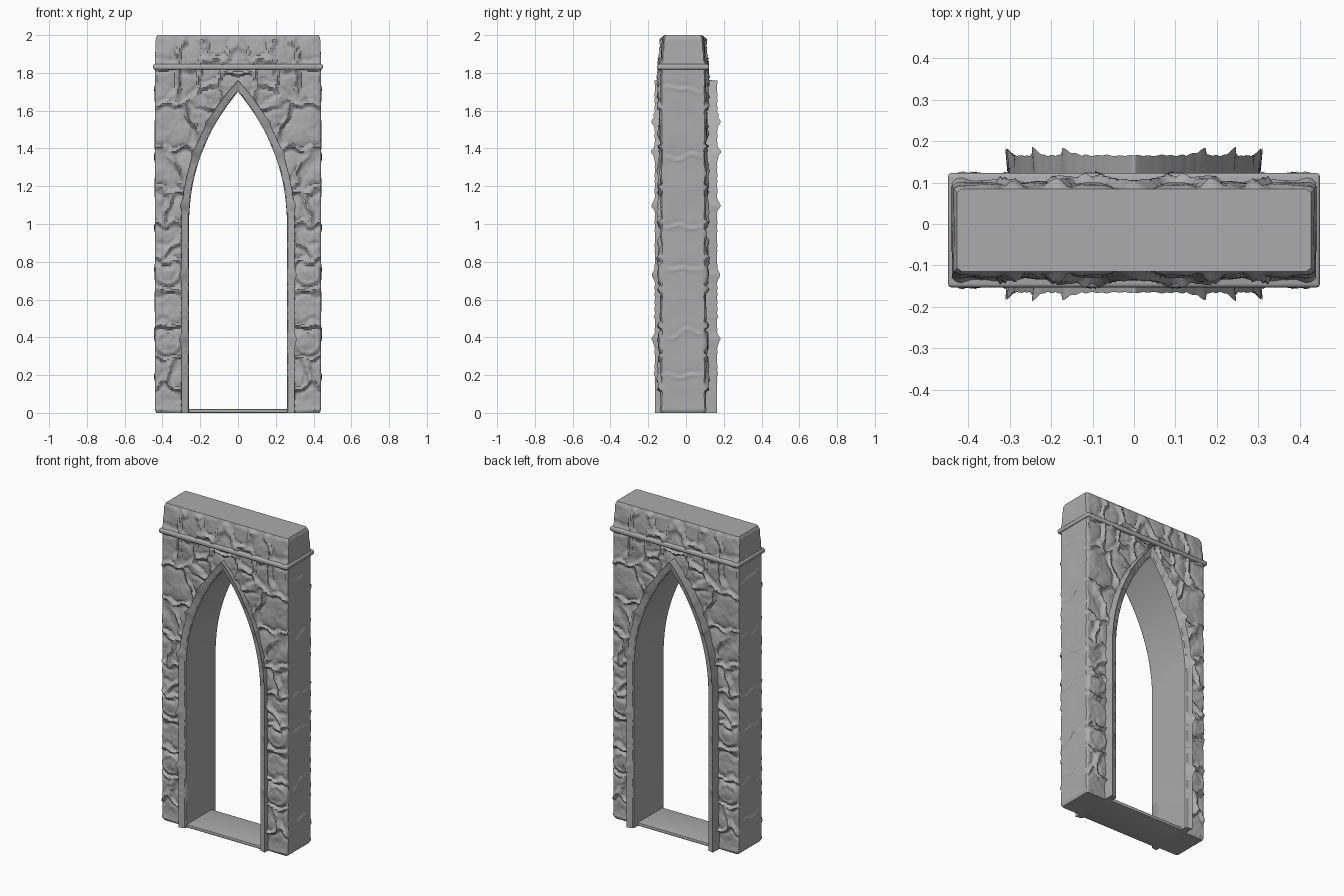
import bpy, bmesh, math
from mathutils import Vector, noise

cube = bpy.data.objects.get("Cube")
if cube:
    bpy.data.objects.remove(cube)

stone = bpy.data.materials.new("grey_stone")
stone.use_nodes = True
GREY = (0.41, 0.41, 0.41, 1)
stone.diffuse_color = GREY
stone.node_tree.nodes["Principled BSDF"].inputs["Base Color"].default_value = GREY

SIDE, HEIGHT, MID_Y = 0.44, 2.0, -0.015
SPRING, HALF_OPEN, ARC_C = 1.0, 0.26, 0.812
RADIUS = ARC_C + HALF_OPEN


def finish(name, bm, mirror=False, angle=35):
    bmesh.ops.recalc_face_normals(bm, faces=bm.faces)
    mesh = bpy.data.meshes.new(name)
    bm.to_mesh(mesh)
    bm.free()
    mesh.materials.append(stone)
    mesh.shade_smooth()
    mesh.set_sharp_from_angle(angle=math.radians(angle))
    obj = bpy.data.objects.new(name, mesh)
    bpy.context.collection.objects.link(obj)
    if mirror:
        mod = obj.modifiers.new("Mirror", "MIRROR")
        mod.merge_threshold = 0.0005
    return obj


def bridge(bm, rows, closed=False):
    n = len(rows[0])
    for a, b in zip(rows, rows[1:]):
        for i in range(n if closed else n - 1):
            j = (i + 1) % n
            bm.faces.new((a[i], a[j], b[j], b[i]))


def rough(x, y, z, scale):
    return noise.noise(Vector((x, y, z)) * scale)


def bell(d, width):
    return math.exp(-(d / width) ** 2)


# Centres of the large stones on one half of a wall face (x, z)
STONES = [Vector(p) for p in (
    (.38, 1.92), (.24, 1.9), (.1, 1.93), (.0, 1.86), (.39, 1.76), (.25, 1.75),
    (.14, 1.79), (.06, 1.75), (.15, 1.68), (.31, 1.52), (.18, 1.58),
    (.37, 1.24), (.27, 1.28), (.41, 1.11), (.33, 1.08), (.37, .93), (.31, .85),
    (.37, .74), (.37, .56), (.37, .37), (.41, .22), (.33, .2), (.37, .07))]


def wall_relief(x, z):
    """Outward height of the carved stones: raised ragged seams, domed stones."""
    p = Vector((x + .025 * rough(x, 3, z, 14), z + .035 * rough(x, 7, z, 14)))
    d = sorted((p - s).length for s in STONES)
    seam = bell(d[1] - d[0], .022)
    ragged = .55 + .9 * abs(rough(x, 2, z, 30))
    h = .016 * seam * ragged - .007 * bell(d[1] - d[0] - .04, .025)
    h += .008 * rough(x, 5, z, 9) + .003 * rough(x, 1, z, 35)
    # projecting round bosses on the piers
    for bz in (.37, .74):
        r = math.hypot((x - .37) / .06, (z - bz) / .055)
        h += .012 * max(0, 1 - r * r) + .009 * bell(r - 1, .2)
    # rubble around the point of the arch
    h += .016 * bell(x, .16) * bell(z - 1.76, .09) * abs(rough(x, 9, z, 28))
    return h


def side_relief(y, z):
    """Thin wavy cracks across the outer ends."""
    h = .003 * rough(1, y, z, 8)
    for cz in (.2, .42, .76, .98, 1.36, 1.7):
        d = z - cz - .05 * rough(cz * 9, y, 0, 11)
        h += .005 * bell(d, .009) - .003 * bell(d - .018, .012)
    return h


def opening(z, grow=0.0):
    if z <= SPRING:
        return HALF_OPEN + grow
    sq = (RADIUS + grow) ** 2 - (z - SPRING) ** 2
    return max(0, math.sqrt(max(sq, 0)) - ARC_C)


# Wall: C-shaped half sections stacked in height, mirrored across x
COLS, DEEP, ROWS = 38, 16, 260
bm = bmesh.new()
rows = []
for r in range(ROWS + 1):
    z = HEIGHT * r / ROWS
    inner = opening(z, .022)
    taper = max(0, (z - 1.84) / .16)
    half = .122 - .014 * taper
    side = SIDE - .005 * taper
    end = min(1, z / .015, (HEIGHT - z) / .02)      # worn top and bottom edge
    shrink = .008 * (1 - end)
    pts = []
    for face in (-1, 1):
        line = []
        for i in range(COLS + 1):
            x = inner + (side - inner) * i / COLS
            edge = max(0, 1 - (side - x) / .014)
            h = wall_relief(x, z) * end * (1 - .5 * edge)
            line.append((x - shrink * i / COLS, MID_Y + face * (half + h - .009 * edge ** 2 - shrink), z))
        pts.append(line)
    ends = []
    for i in range(1, DEEP):
        t = i / DEEP
        y = MID_Y + (half - .01) * (2 * t - 1)
        ends.append((side + side_relief(y, z) * end * math.sin(math.pi * t) ** .5 - shrink, y, z))
    rows.append([bm.verts.new(p) for p in pts[0] + ends + pts[1][::-1]])
bridge(bm, rows)
bm.faces.new(rows[-1])
bm.faces.new(rows[0])
finish("arch_wall", bm, mirror=True, angle=40)

# Arch surround: a closed section swept up the jamb and round the pointed arch
SECTION = [(0, -.148), (.006, -.155), (.028, -.158), (.04, -.164),
           (.042, -.1), (.042, .1), (.04, .164), (.028, .158), (.006, .155), (0, .148),
           (0, .075), (0, 0), (0, -.075)]
JAMB, ARC = 150, 110
bm = bmesh.new()
rows = []
for k in range(JAMB + ARC + 1):
    ring = []
    for off, y in SECTION:
        if k <= JAMB:
            x, z = HALF_OPEN + off, SPRING * k / JAMB
        else:
            rad = RADIUS + off
            a = math.acos(ARC_C / rad) * (k - JAMB) / ARC
            x, z = rad * math.cos(a) - ARC_C, SPRING + rad * math.sin(a)
        if k == JAMB + ARC:
            x = 0
        out = off / .042
        if abs(y) > .12:
            lump = sum(bell(z - bz, .022) for bz in (.39, .73, 1.1, 1.38, 1.54))
            lump = .019 * lump + .012 * abs(rough(k * .008, 4, 0, 22)) * min(1, z * 8)
            y += math.copysign(lump * out ** 3, y)
            x += .012 * lump / .02 * out ** 3 * (x > .01)
        else:
            x += .002 * rough(x, y, z, 7) * (x > .01)
        ring.append(bm.verts.new((x, y, z)))
    rows.append(ring)
bridge(bm, rows, closed=True)
bm.faces.new(rows[0])
finish("arch_surround", bm, mirror=True, angle=40)


def block(name, size, centre, bevel):
    bm = bmesh.new()
    bmesh.ops.create_cube(bm, size=1)
    for v in bm.verts:
        v.co = Vector(a * s + c for a, s, c in zip(v.co, size, centre))
    bmesh.ops.bevel(bm, geom=bm.edges[:], offset=bevel, segments=3, affect="EDGES", profile=.5)
    return finish(name, bm)


# Moulding band round the head, and the low sill between the piers
block("moulding_band", (.898, .276, .028), (0, MID_Y, 1.832), .009)
block("door_sill", (.56, .25, .02), (0, MID_Y, .01), .004)
